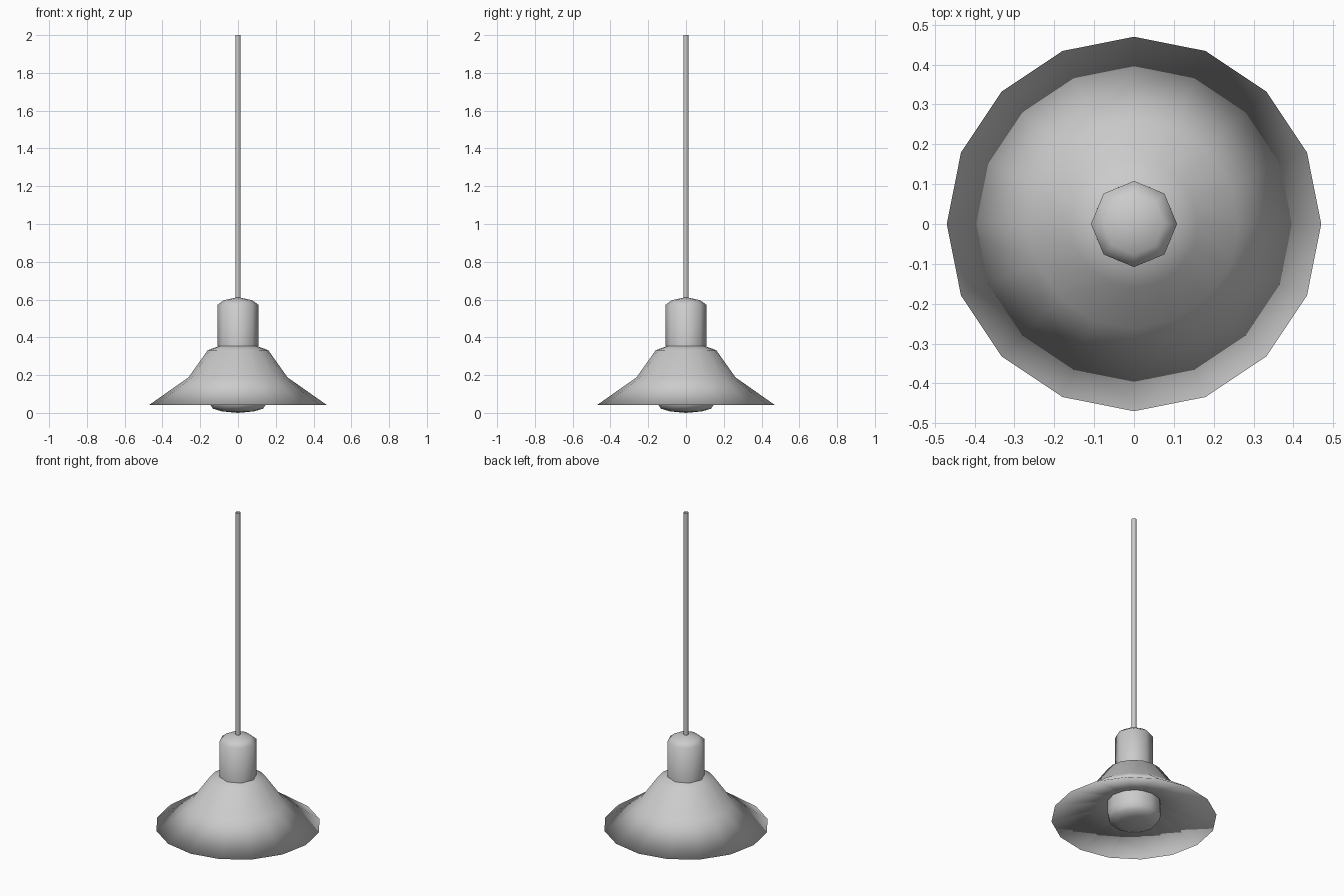
import bpy, math

cube = bpy.data.objects.get("Cube")
if cube:
    bpy.data.objects.remove(cube, do_unlink=True)

grey = bpy.data.materials.new("plain grey")
grey.use_nodes = True
colour = (0.6, 0.6, 0.6, 1)
grey.diffuse_color = colour
grey.node_tree.nodes["Principled BSDF"].inputs["Base Color"].default_value = colour


def lathe(name, profile, sides, smooth=60):
    """Spin (radius, height) points around z, outer wall listed bottom to top."""
    verts, faces, rings = [], [], []
    for r, z in profile:
        start = len(verts)
        count = sides if r > 0 else 1
        for i in range(count):
            a = math.tau * i / sides
            verts.append((r * math.cos(a), r * math.sin(a), z))
        rings.append([start + i % count for i in range(sides)])
    for low, high in zip(rings, rings[1:]):
        for i in range(sides):
            j = (i + 1) % sides
            face = [low[i], low[j], high[j], high[i]]
            faces.append(list(dict.fromkeys(face)))
    mesh = bpy.data.meshes.new(name)
    mesh.from_pydata(verts, [], faces)
    mesh.materials.append(grey)
    obj = bpy.data.objects.new(name, mesh)
    bpy.context.collection.objects.link(obj)
    bpy.ops.object.select_all(action='DESELECT')
    obj.select_set(True)
    bpy.context.view_layer.objects.active = obj
    bpy.ops.object.shade_smooth_by_angle(angle=math.radians(smooth))
    return obj


# Flared shade: shallow underside, then the outer wall, smooth across the rim
lathe("shade", [(0.1, 0.155), (0.47, 0.042), (0.262, 0.188),
                (0.16, 0.332), (0.1, 0.354)], 16, 180)

# Domed lamp holder
lathe("socket", [(0, 0.353), (0.108, 0.353), (0.108, 0.572),
                 (0.076, 0.596), (0, 0.613)], 8)

# Hanging rod, an open tube
lathe("rod", [(0.014, 0.6), (0.014, 2)], 8)

# Squat bulb emerging from the underside
lathe("bulb", [(0, 0), (0.085, 0.008), (0.132, 0.022), (0.146, 0.042),
               (0.154, 0.07), (0.154, 0.16)], 12)
